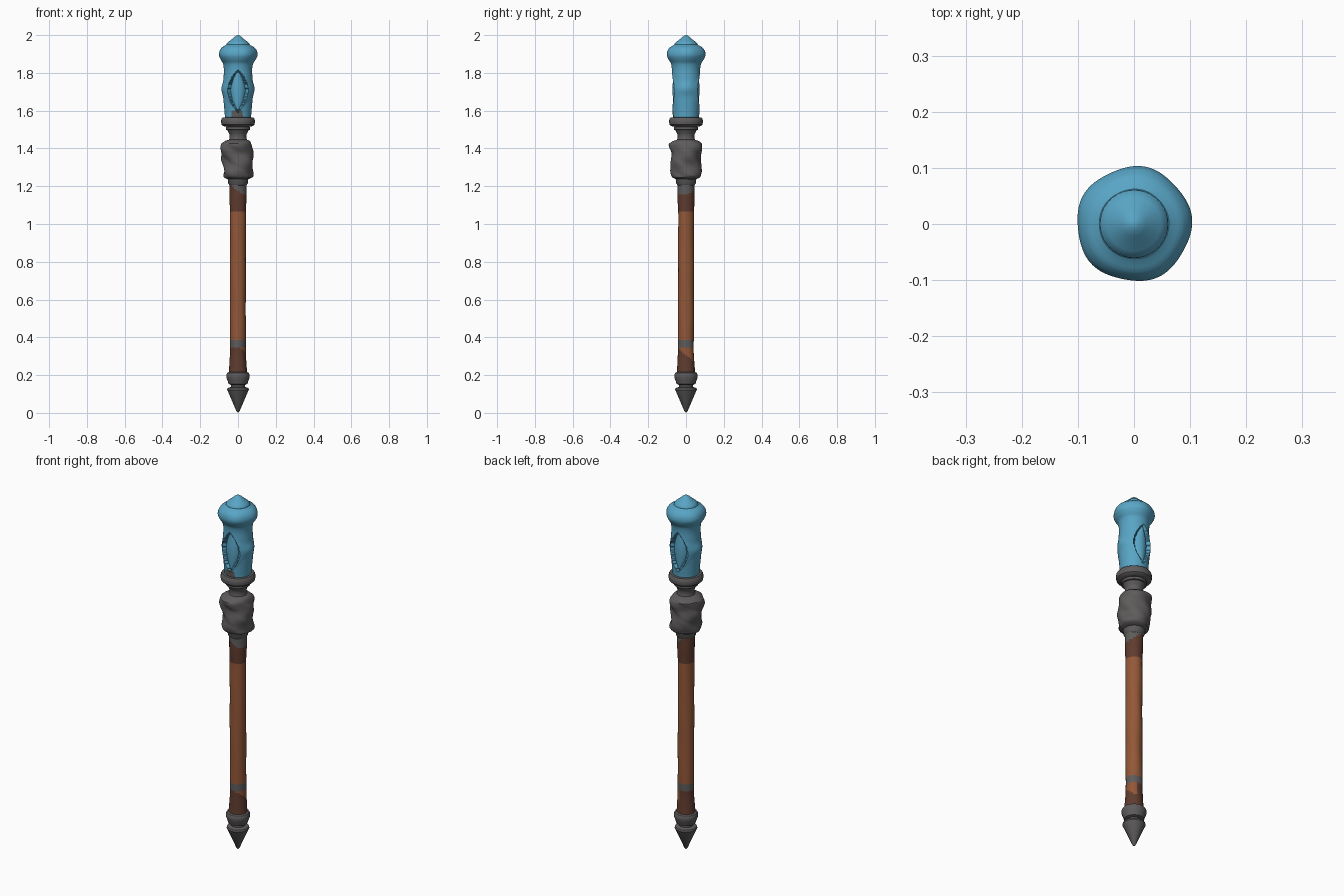
import bpy, bmesh, math
from math import sin, cos, pi, exp

if "Cube" in bpy.data.objects:
    bpy.data.objects.remove(bpy.data.objects["Cube"])


def material(name, rgb):
    m = bpy.data.materials.new(name)
    m.diffuse_color = (*rgb, 1)
    m.use_nodes = True
    m.node_tree.nodes["Principled BSDF"].inputs["Base Color"].default_value = m.diffuse_color
    return m


BLUE = material("grip blue", (0.098, 0.375, 0.56))
GREY = material("iron grey", (0.112, 0.106, 0.105))
WOOD = material("warm wood", (0.29, 0.097, 0.04))
DARK = material("dark wood", (0.115, 0.045, 0.028))


def dense(profile, step):
    """Insert smooth in-between rows into an (r, z) profile (Catmull-Rom)."""
    out = []
    for i in range(len(profile) - 1):
        p = [profile[max(0, min(len(profile) - 1, i + k))] for k in (-1, 0, 1, 2)]
        n = max(1, round((p[2][1] - p[1][1]) / step))
        for j in range(n):
            t = j / n
            m1, m2 = (p[2][0] - p[0][0]) / 2, (p[3][0] - p[1][0]) / 2
            r = ((2*t**3 - 3*t**2 + 1) * p[1][0] + (t**3 - 2*t**2 + t) * m1
                 + (-2*t**3 + 3*t**2) * p[2][0] + (t**3 - t**2) * m2)
            out.append((r, p[1][1] + t * (p[2][1] - p[1][1])))
    return out + [profile[-1]]


def lathe(name, profile, mats, segs=32, shape=None, paint=None, angle=35):
    """Revolve an (r, z) profile; shape(a, r, z) alters the radius, paint(c) picks a slot."""
    bm = bmesh.new()
    rows = []
    for r, z in profile:
        row = []
        for i in range(segs):
            a = 2 * pi * i / segs
            q = shape(a, r, z) if shape else r
            row.append(bm.verts.new((q * cos(a), q * sin(a), z)))
        rows.append(row)
    for lo, hi in zip(rows, rows[1:]):
        for i in range(segs):
            k = (i + 1) % segs
            bm.faces.new((lo[i], lo[k], hi[k], hi[i]))
    bm.faces.new(rows[0][::-1])
    bm.faces.new(rows[-1])
    bmesh.ops.remove_doubles(bm, verts=bm.verts, dist=0.00005)
    if paint:
        for f in bm.faces:
            f.material_index = paint(f.calc_center_median())
    me = bpy.data.meshes.new(name)
    bm.to_mesh(me)
    bm.free()
    for m in mats:
        me.materials.append(m)
    ob = bpy.data.objects.new(name, me)
    bpy.context.collection.objects.link(ob)
    bpy.ops.object.select_all(action='DESELECT')
    ob.select_set(True)
    bpy.context.view_layer.objects.active = ob
    bpy.ops.object.shade_smooth_by_angle(angle=math.radians(angle))
    return ob


# Pointed foot and its collar
lathe("foot_spike", [(0, 0), (0.008, 0.008), (0.054, 0.115), (0.058, 0.122),
                     (0.055, 0.132), (0.036, 0.138), (0.036, 0.155)], [GREY])
lathe("foot_collar", [(0.036, 0.148), (0.05, 0.153), (0.055, 0.17), (0.062, 0.188),
                      (0.062, 0.202), (0.057, 0.212), (0.045, 0.218)], [GREY])


# Wooden shaft with dark ends, a grey band and slanted colour edges
def shaft_paint(c):
    if c.z < 0.345:
        chip = c.x > 0.012 and c.z > 0.305 - 0.8 * c.y
        return 0 if chip else 1
    if c.z < 0.385:
        return 2
    if c.z < 1.07:
        return 0
    return 2 if c.z > 1.185 - 0.7 * c.x + 0.25 * c.y else 1


def shaft_shape(a, r, z):
    return r + 0.0012 * sin(a * 3 + z * 9) * sin(z * 14)


zs = [0.205 + 0.01 * i for i in range(103)]
lathe("shaft", [(0.042 + 0.006 * max(0, (0.32 - z) / 0.1) ** 1.2
                 + 0.003 * max(0, min(1, (z - 1.06) / 0.08)), z) for z in zs],
      [WOOD, DARK, GREY], 40, shaft_shape, shaft_paint)

# Collar under the wrap
lathe("lower_collar", [(0.045, 1.205), (0.052, 1.215), (0.054, 1.235), (0.06, 1.25)], [GREY])


# Bulky crumpled wrap with diagonal folds
def wrap_shape(a, r, z):
    k = min(1, (z - 1.235) / 0.02, (1.445 - z) / 0.02)
    fold = 0.0045 * abs(sin(a * 1.5 + z * 38)) + 0.004 * sin(2 * a - z * 45)
    lean = -0.006 * cos(a) * (z - 1.29) / 0.1
    return r + max(0, k) * (fold + lean + 0.002 * sin(5 * a + z * 60))


lathe("wrap", dense([(0.05, 1.235), (0.072, 1.246), (0.077, 1.27), (0.076, 1.3),
                     (0.078, 1.34), (0.079, 1.375), (0.082, 1.4), (0.08, 1.425),
                     (0.065, 1.44), (0.046, 1.447)], 0.006),
      [GREY], 56, wrap_shape, angle=40)

# Neck and flared ring
lathe("neck", dense([(0.05, 1.435), (0.045, 1.455), (0.046, 1.475), (0.056, 1.497)], 0.006),
      [GREY])
lathe("neck_step", [(0.05, 1.495), (0.063, 1.499), (0.065, 1.506), (0.063, 1.513),
                    (0.055, 1.518)], [GREY])
lathe("flared_ring", [(0.055, 1.515), (0.078, 1.518), (0.087, 1.526), (0.09, 1.54),
                      (0.088, 1.555), (0.082, 1.564), (0.06, 1.566)], [GREY], 40)


# Blue grip with almond hollows front and back and a bump on either side
def grip_shape(a, r, z):
    t = (z - 1.705) / 0.11
    side = abs(cos(a))
    q = r + 0.009 * exp(-((z - 1.715) / 0.03) ** 2) * side ** 6
    q += 0.002 * sin(5 * a + 1) * exp(-((z - 1.9) / 0.04) ** 2)
    if abs(t) < 1:
        s = r * side / (0.05 * (1 - t * t) + 1e-6)
        if s < 1:
            q -= 0.008 + 0.010 * s * s
        elif s < 1.5:
            q += 0.004 * (1.5 - s) * 2 * (1 - t * t)
    return q


def grip_paint(c):
    return 1 if c.z < 1.6 and c.y < 0 and -0.035 < c.x < 0.025 else 0


lathe("grip", dense([(0.069, 1.56), (0.072, 1.6), (0.077, 1.66), (0.079, 1.72),
                     (0.076, 1.78), (0.075, 1.82), (0.08, 1.85), (0.095, 1.875),
                     (0.102, 1.895), (0.098, 1.918), (0.085, 1.936), (0.062, 1.95)], 0.0045),
      [BLUE, GREY], 112, grip_shape, grip_paint)

# Pointed cap on the grip
lathe("cap", [(0.055, 1.945), (0.061, 1.95), (0.06, 1.956), (0.048, 1.967), (0.034, 1.977),
              (0.022, 1.989), (0.01, 1.997), (0, 2.0)], [BLUE], 40, angle=45)
